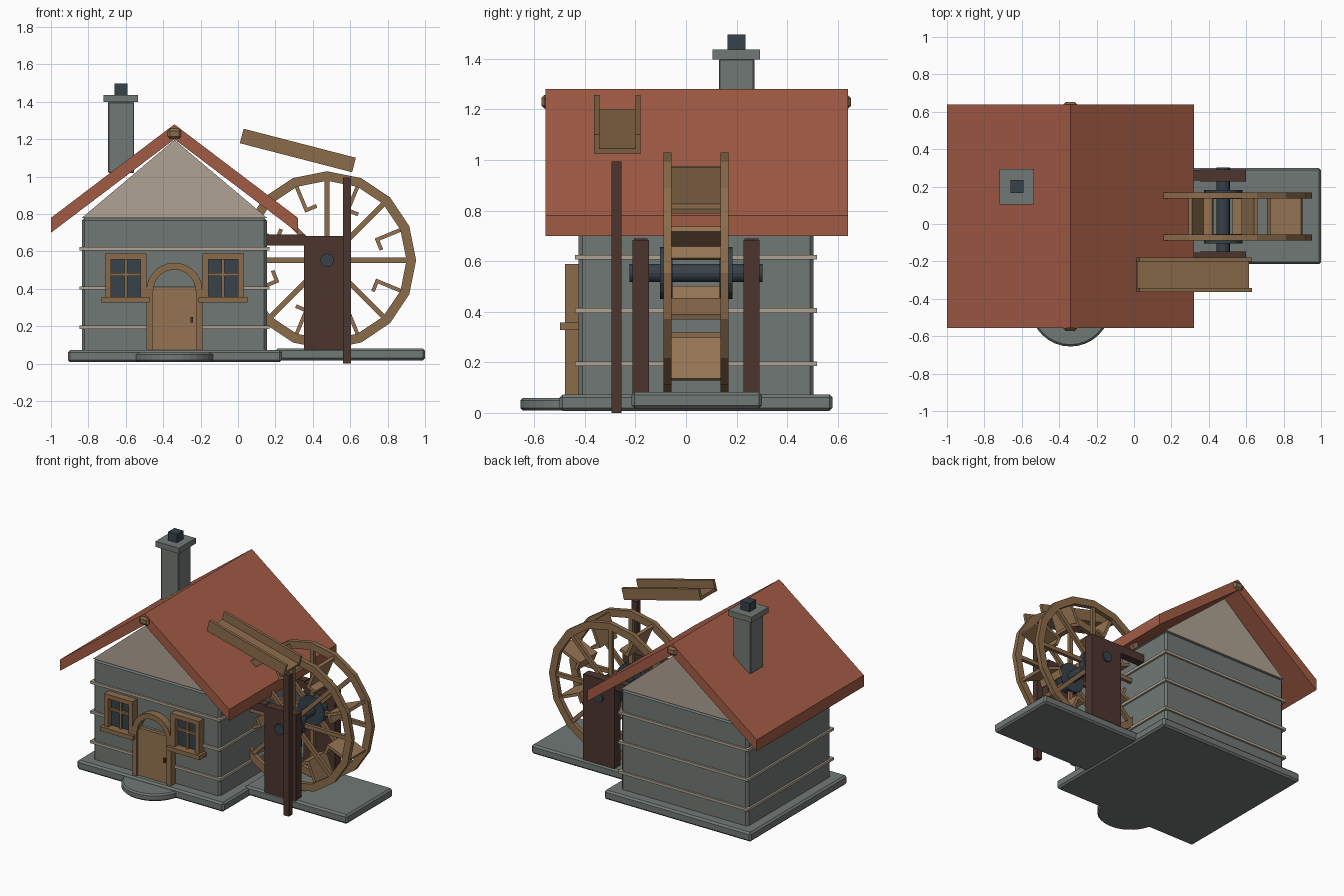
import bpy, bmesh, math
from mathutils import Vector, Matrix

if "Cube" in bpy.data.objects:
    bpy.data.objects.remove(bpy.data.objects["Cube"])


def material(name, rgb):
    m = bpy.data.materials.new(name)
    m.diffuse_color = (*rgb, 1)
    m.use_nodes = True
    m.node_tree.nodes["Principled BSDF"].inputs["Base Color"].default_value = m.diffuse_color
    return m


STONE = material("grey stone", (0.165, 0.19, 0.178))
ROOF = material("red roof", (0.36, 0.105, 0.06))
PLASTER = material("tan plaster", (0.43, 0.365, 0.29))
WOOD = material("brown wood", (0.26, 0.15, 0.07))
LIGHT = material("light wood", (0.30, 0.175, 0.085))
DARK = material("dark wood", (0.075, 0.036, 0.028))
SLATE = material("dark slate", (0.038, 0.054, 0.068))


def finish(name, bm, mat, bevel=0):
    bmesh.ops.recalc_face_normals(bm, faces=bm.faces)
    me = bpy.data.meshes.new(name)
    bm.to_mesh(me)
    bm.free()
    me.materials.append(mat)
    ob = bpy.data.objects.new(name, me)
    bpy.context.collection.objects.link(ob)
    if bevel:
        mod = ob.modifiers.new("Bevel", 'BEVEL')
        mod.width = bevel
        mod.segments = 1
    return ob


def box(name, x, y, z, mat, bevel=0):
    """Box from (min, max) ranges."""
    bm = bmesh.new()
    bmesh.ops.create_cube(bm, size=1)
    for v in bm.verts:
        v.co = [(r[0] + r[1]) / 2 + c * (r[1] - r[0]) for r, c in zip((x, y, z), v.co)]
    return finish(name, bm, mat, bevel)


def prism(name, pts, y, mat, bevel=0):
    """Profile in the xz plane pushed along y."""
    bm = bmesh.new()
    f = bm.faces.new([bm.verts.new((px, y[0], pz)) for px, pz in pts])
    r = bmesh.ops.extrude_face_region(bm, geom=[f])
    bmesh.ops.translate(bm, vec=(0, y[1] - y[0], 0),
                        verts=[v for v in r['geom'] if isinstance(v, bmesh.types.BMVert)])
    return finish(name, bm, mat, bevel)


def arc(name, c, r0, r1, a0, a1, n, y, mat):
    """Ring or part of a ring in the xz plane."""
    bm = bmesh.new()
    full = abs(a1 - a0) >= 2 * math.pi - 1e-4
    rows = []
    for i in range(n if full else n + 1):
        a = a0 + (a1 - a0) * i / n
        rows.append([bm.verts.new((c[0] + r * math.cos(a), yy, c[1] + r * math.sin(a)))
                     for r, yy in ((r0, y[0]), (r1, y[0]), (r1, y[1]), (r0, y[1]))])
    for i in range(n):
        p, q = rows[i], rows[(i + 1) % len(rows)]
        for k in range(4):
            bm.faces.new((p[k], p[(k + 1) % 4], q[(k + 1) % 4], q[k]))
    if not full:
        bm.faces.new(rows[0])
        bm.faces.new(rows[-1])
    return finish(name, bm, mat)


def cylinder(name, c, r, depth, mat, n, axis='Z', bevel=0):
    bm = bmesh.new()
    bmesh.ops.create_cone(bm, cap_ends=True, segments=n, radius1=r, radius2=r, depth=depth)
    if axis == 'Y':
        bmesh.ops.rotate(bm, verts=bm.verts, matrix=Matrix.Rotation(math.pi / 2, 3, 'X'))
    bmesh.ops.translate(bm, verts=bm.verts, vec=Vector(c))
    return finish(name, bm, mat, bevel)


def tilt(ob, pivot, angle):
    """Turn a part counter-clockwise (seen from the front) about a pivot in xz."""
    p = Vector((pivot[0], 0, pivot[1]))
    ob.data.transform(Matrix.Translation(p) @ Matrix.Rotation(-angle, 4, 'Y') @ Matrix.Translation(-p))


CX, CY = -0.34, 0.04

# Foundations and door step
box("house_base", (-0.91, 0.235), (-0.5, 0.58), (0.008, 0.073), STONE, 0.012)
box("wheel_base", (0.2, 1.0), (-0.215, 0.3), (0.018, 0.082), STONE, 0.012)
cylinder("door_step", (CX, -0.44, 0.034), 0.215, 0.05, STONE, 32, bevel=0.01)

# Walls, gable and trim bands
box("house_walls", (-0.835, 0.155), (-0.425, 0.505), (0.05, 0.78), STONE, 0.015)
prism("gable", [(-0.835, 0.78), (0.155, 0.78), (CX, 1.197)], (-0.425, 0.505), PLASTER)
for z in (0.195, 0.405, 0.615):
    box("wall_band", (-0.848, 0.168), (-0.438, 0.518), (z - 0.009, z + 0.009), PLASTER)

# Roof and ridge beam
prism("roof", [(-1.0, 0.70), (-1.0, 0.78), (CX, 1.28), (0.32, 0.78), (0.32, 0.70), (CX, 1.2)],
      (-0.555, 0.64), ROOF)
box("ridge_beam", (CX - 0.036, CX + 0.036), (-0.572, 0.652), (1.203, 1.257), WOOD, 0.012)

# Chimney
box("chimney_stack", (-0.695, -0.555), (0.13, 0.27), (1.02, 1.4), STONE, 0.005)
box("chimney_cap", (-0.718, -0.535), (0.105, 0.293), (1.398, 1.437), STONE)
box("chimney_pot", (-0.661, -0.592), (0.165, 0.235), (1.43, 1.497), SLATE)

# Door with jambs, arch and handle
box("door", (CX - 0.122, CX + 0.122), (-0.46, -0.42), (0.07, 0.408), LIGHT)
for s in (-1, 1):
    x = CX + s * 0.134
    box("door_jamb", (x - 0.016, x + 0.016), (-0.478, -0.42), (0.07, 0.4), WOOD)
arc("door_arch", (CX, 0.39), 0.113, 0.15, 0, math.pi, 14, (-0.478, -0.42), WOOD)
box("door_handle", (CX + 0.085, CX + 0.1), (-0.472, -0.455), (0.22, 0.25), DARK)

# Windows
for s in (-1, 1):
    x = CX + s * 0.26
    box("window_glass", (x - 0.09, x + 0.09), (-0.44, -0.42), (0.35, 0.57), SLATE)
    for e in (-1, 1):
        xe = x + e * 0.095
        box("window_side", (xe - 0.016, xe + 0.016), (-0.478, -0.42), (0.35, 0.588), WOOD)
    box("window_head", (x - 0.08, x + 0.08), (-0.478, -0.42), (0.558, 0.588), WOOD)
    box("window_mullion", (x - 0.008, x + 0.008), (-0.455, -0.42), (0.35, 0.56), WOOD)
    box("window_crossbar", (x - 0.08, x + 0.08), (-0.455, -0.42), (0.468, 0.484), WOOD)
    box("window_sill", (x - 0.13, x + 0.13), (-0.498, -0.42), (0.328, 0.358), WOOD)

# Water wheel: rims, spokes and hub discs
WX, WZ = 0.476, 0.553
for s in (-1, 1):
    y = CY + s * 0.113
    arc("wheel_rim", (WX, WZ), 0.425, 0.476, 0, 2 * math.pi, 16, (y - 0.016, y + 0.016), WOOD)
    cylinder("wheel_hub", (WX, CY + s * 0.118, WZ), 0.103, 0.05, SLATE, 16, 'Y')
    for k in range(8):
        spoke = box("wheel_spoke", (WX + 0.06, WX + 0.435), (y - 0.012, y + 0.012),
                    (WZ - 0.014, WZ + 0.014), WOOD)
        tilt(spoke, (WX, WZ), k * math.pi / 4)
cylinder("wheel_axle", (WX, CY, WZ), 0.036, 0.525, SLATE, 16, 'Y')

# Buckets: a radial board and a lip at its inner end
for k in range(8):
    a = (k + 0.5) * math.pi / 4
    board = box("bucket_board", (WX + 0.28, WX + 0.455), (CY - 0.097, CY + 0.097),
                (WZ - 0.01, WZ + 0.01), LIGHT)
    lip = box("bucket_lip", (WX + 0.28, WX + 0.3), (CY - 0.097, CY + 0.097),
              (WZ - 0.06, WZ - 0.01), LIGHT)
    for ob in (board, lip):
        tilt(ob, (WX, WZ), a)

# Wheel supports and the beams tying them to the house
for s in (-1, 1):
    y = CY + s * 0.219
    box("wheel_support", (0.353, 0.6), (y - 0.032, y + 0.032), (0.075, 0.684), DARK)
    box("support_beam", (0.14, 0.36), (y - 0.027, y + 0.027), (0.632, 0.69), DARK)

# Water trough and its post
box("trough_post", (0.562, 0.603), (-0.295, -0.255), (0, 0.995), DARK)
parts = [box("trough_floor", (0.012, 0.628), (-0.35, -0.19), (1.101, 1.122), WOOD)]
for y in (-0.353, -0.19):
    parts.append(box("trough_side", (0.01, 0.63), (y - 0.01, y + 0.01), (1.1, 1.18), WOOD))
for ob in parts:
    tilt(ob, (0.32, 1.14), math.radians(-14.5))
